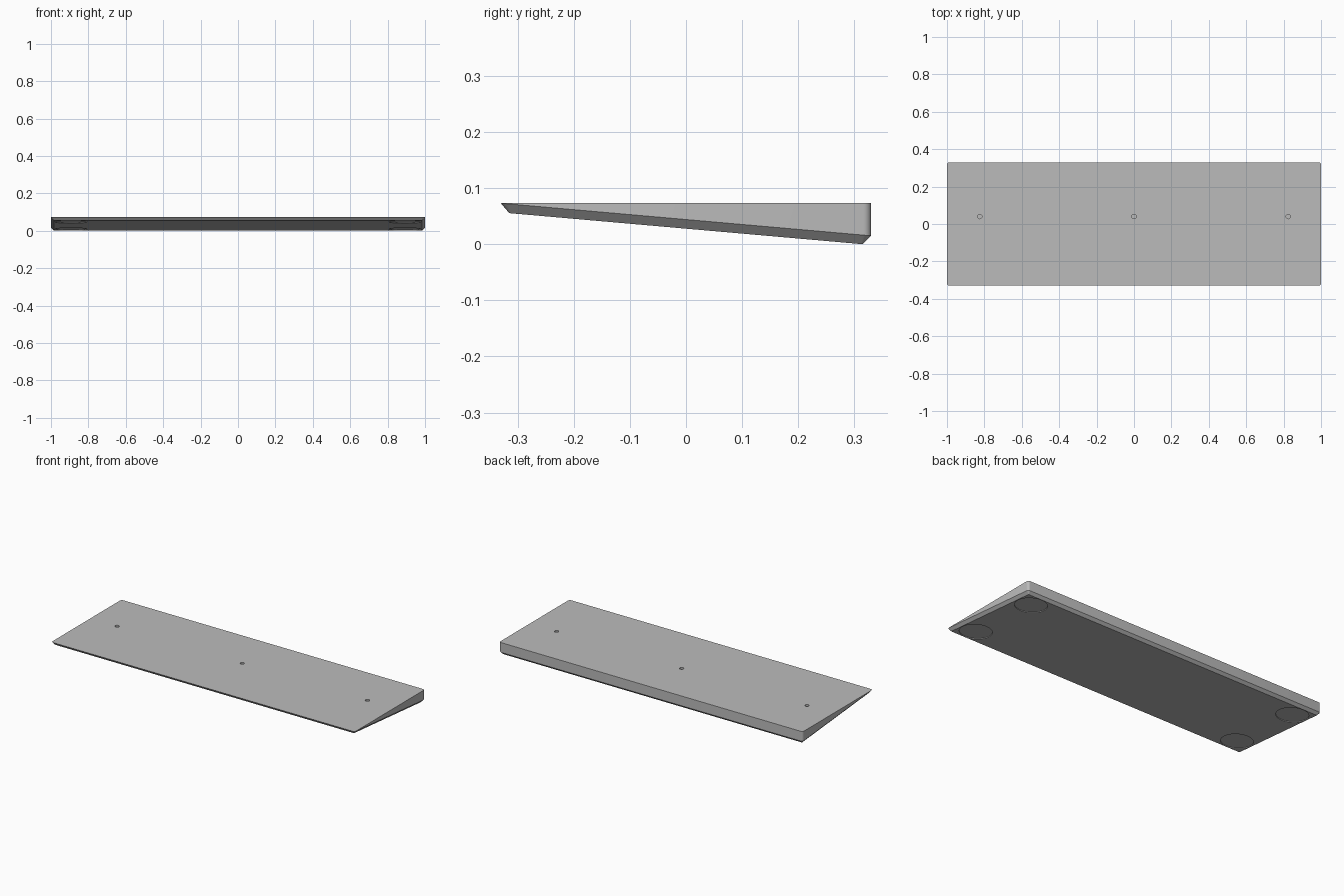
import bpy, bmesh
from math import sin, cos, pi, atan2
from mathutils import Matrix, Vector

if "Cube" in bpy.data.objects:
    bpy.data.objects.remove(bpy.data.objects["Cube"])

HALF_X, HALF_Y, TOP = 1.0, 0.33, 0.073
CHAMFER = 0.015
SLOPE = (TOP - 0.015) / (2 * HALF_Y)

grey = bpy.data.materials.new("plain grey")
grey.use_nodes = True
grey.diffuse_color = (0.5, 0.5, 0.5, 1)
grey.node_tree.nodes["Principled BSDF"].inputs["Base Color"].default_value = (0.5, 0.5, 0.5, 1)


def make_object(name, bm):
    mesh = bpy.data.meshes.new(name)
    bm.to_mesh(mesh)
    bm.free()
    mesh.materials.append(grey)
    obj = bpy.data.objects.new(name, mesh)
    bpy.context.collection.objects.link(obj)
    return obj


def outline(inset, radius, steps=6):
    """Rounded rectangle, counter-clockwise."""
    points = []
    for quarter, (sx, sy) in enumerate([(1, 1), (-1, 1), (-1, -1), (1, -1)]):
        for i in range(steps + 1):
            a = (quarter + i / steps) * pi / 2
            points.append((sx * (HALF_X - inset - radius) + radius * cos(a),
                           sy * (HALF_Y - inset - radius) + radius * sin(a)))
    return points


def rim_z(y):
    return TOP - SLOPE * (y + HALF_Y)


def base_z(y):
    return SLOPE * (HALF_Y - CHAMFER - y)


# Wedge: flat top, sloping underside with a chamfered border
bm = bmesh.new()
rim, base = outline(0, 0.014), outline(CHAMFER, 0.003)
rings = [[bm.verts.new((x, y, base_z(y))) for x, y in base],
         [bm.verts.new((x, y, rim_z(y))) for x, y in rim],
         [bm.verts.new((x, y, TOP)) for x, y in rim]]
count = len(rim)
for low, high in zip(rings, rings[1:]):
    for i in range(count):
        j = (i + 1) % count
        bm.faces.new((low[i], low[j], high[j], high[i]))
bm.faces.new(rings[0][::-1])
bm.faces.new(rings[-1])
bmesh.ops.remove_doubles(bm, verts=bm.verts, dist=0.00001)
bmesh.ops.recalc_face_normals(bm, faces=bm.faces)
wedge = make_object("wedge_board", bm)

# Cutters: three blind screw holes on top, four shallow foot recesses below
bm = bmesh.new()


def add_cutter(centre, radius, depth, tilt, segments):
    bmesh.ops.create_cone(bm, cap_ends=True, segments=segments, radius1=radius,
                          radius2=radius, depth=2 * depth,
                          matrix=Matrix.Translation(Vector(centre)) @ Matrix.Rotation(tilt, 4, "X"))


for x in (-0.825, 0, 0.825):
    add_cutter((x, 0.04, TOP), 0.012, 0.03, 0, 24)
for x in (-0.893, 0.893):
    for y in (-0.225, 0.225):
        add_cutter((x, y, base_z(y)), 0.087, 0.004, -atan2(SLOPE, 1), 64)
cutter = make_object("recess_cutter", bm)
cutter.hide_render = True

cut = wedge.modifiers.new("recesses", "BOOLEAN")
cut.operation = "DIFFERENCE"
cut.solver = "EXACT"
cut.object = cutter
bpy.ops.object.select_all(action="DESELECT")
wedge.select_set(True)
bpy.context.view_layer.objects.active = wedge
bpy.ops.object.modifier_apply(modifier=cut.name)
bpy.data.objects.remove(cutter)
bpy.ops.object.shade_smooth_by_angle(angle=pi / 6)
